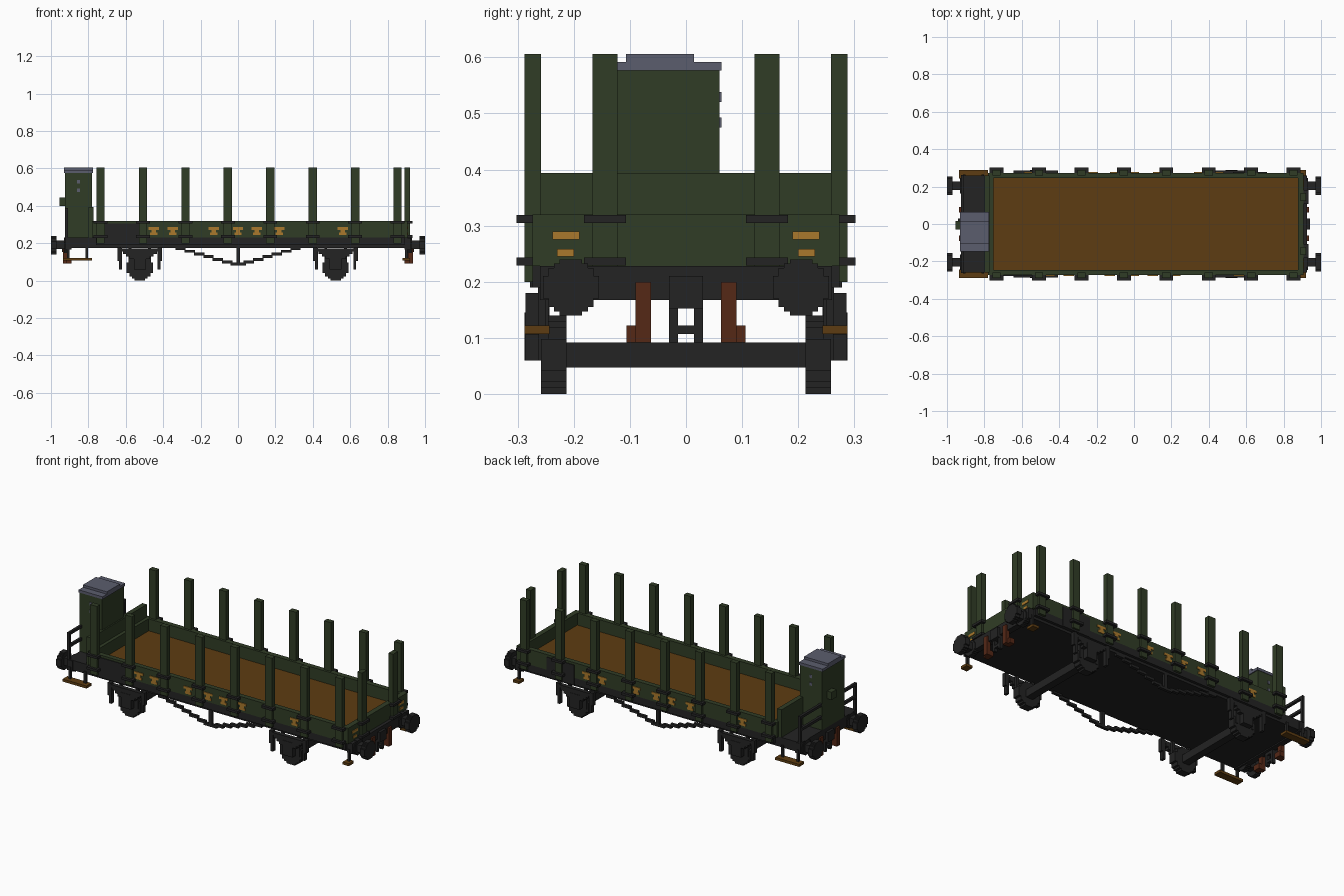
import bpy, bmesh
from mathutils import Vector

cube = bpy.data.objects.get("Cube")
if cube:
    bpy.data.objects.remove(cube, do_unlink=True)


def material(name, rgb):
    m = bpy.data.materials.new(name)
    m.use_nodes = True
    m.diffuse_color = (*rgb, 1)
    m.node_tree.nodes["Principled BSDF"].inputs["Base Color"].default_value = (*rgb, 1)
    return m


GREEN = material("dark green", (0.030, 0.046, 0.019))
BLACK = material("black iron", (0.017, 0.017, 0.017))
WOOD = material("brown planks", (0.110, 0.046, 0.006))
GREY = material("roof grey", (0.105, 0.110, 0.155))
YELLOW = material("yellow marking", (0.40, 0.19, 0.025))
RUST = material("rust red", (0.090, 0.021, 0.008))


def part(name, mat, boxes):
    """One object from boxes given as (x0, x1, y0, y1, z0, z1)."""
    bm = bmesh.new()
    for b in boxes:
        lo = Vector([min(b[i], b[i + 1]) for i in (0, 2, 4)])
        hi = Vector([max(b[i], b[i + 1]) for i in (0, 2, 4)])
        verts = bmesh.ops.create_cube(bm, size=1)["verts"]
        bmesh.ops.scale(bm, vec=hi - lo, verts=verts)
        bmesh.ops.translate(bm, vec=(lo + hi) / 2, verts=verts)
    mesh = bpy.data.meshes.new(name)
    bm.to_mesh(mesh)
    bm.free()
    mesh.materials.append(mat)
    obj = bpy.data.objects.new(name, mesh)
    bpy.context.collection.objects.link(obj)
    return obj


def both_sides(boxes):
    """The boxes plus their mirror images in y."""
    return boxes + [(a, b, -c, -d, e, f) for a, b, c, d, e, f in boxes]


def turned(boxes):
    """The boxes plus copies turned half way round the vertical."""
    return boxes + [(-a, -b, -c, -d, e, f) for a, b, c, d, e, f in boxes]


def disc(u, v, r):
    """Stepped disc as (u0, u1, v0, v1) rectangles."""
    return [(u - r * a, u + r * a, v - r * b, v + r * b)
            for a, b in ((1, 0.4), (0.8, 0.7), (0.6, 0.85), (0.4, 1))]


# Frame and load bed
part("underframe", BLACK, [(-0.925, 0.905, -0.258, 0.258, 0.175, 0.232),
                           (-0.76, 0.89, -0.274, 0.274, 0.19, 0.231)])
part("buffer_beams", BLACK, [(s * 0.89, s * 0.925, -0.26, 0.26, 0.168, 0.228) for s in (-1, 1)])
part("plank_floor", WOOD, [(-0.75, 0.878, -0.246, 0.246, 0.23, 0.25)])
part("side_walls", GREEN, both_sides([(-0.775, 0.905, 0.245, 0.274, 0.231, 0.32)]))
part("right_end_wall", GREEN, [(0.876, 0.906, -0.274, 0.274, 0.228, 0.32)])
part("left_end_wall", GREEN, [(-0.78, -0.752, -0.274, 0.274, 0.232, 0.32),
                              (-0.80, -0.772, -0.258, 0.258, 0.232, 0.394)])

# Side and end stakes with their clamps
stake_x = [-0.735 + 0.2269 * i for i in range(8)]
part("side_stakes", GREEN, both_sides(
    [(x - 0.022, x + 0.022, 0.258, 0.288, 0.2, 0.606) for x in stake_x]))
part("side_clamps", BLACK, both_sides(
    [(x - 0.037, x + 0.037, 0.27, 0.302, z, z + 0.014) for x in stake_x for z in (0.229, 0.305)]))
part("end_stakes", GREEN, both_sides([(0.89, 0.92, 0.122, 0.167, 0.2, 0.606)]))
part("end_clamps", BLACK, both_sides(
    [(0.895, 0.932, 0.107, 0.182, z, z + 0.014) for z in (0.229, 0.305)]))

# Data panels and painted markings
part("data_panels", BLACK, turned([(-0.71, -0.53, -0.278, -0.272, 0.19, 0.307)]))
marks = []
for x in (-0.45, -0.35, -0.13, 0.0, 0.10, 0.22, 0.56):
    for half, z0, z1 in ((0.028, 0.272, 0.286), (0.012, 0.258, 0.272), (0.02, 0.244, 0.258)):
        marks.append((x - half, x + half, -0.278, -0.272, z0, z1))
part("side_markings", YELLOW, turned(marks))
part("end_markings", YELLOW, both_sides([(0.904, 0.91, 0.19, 0.238, 0.275, 0.29),
                                         (0.904, 0.91, 0.2, 0.23, 0.245, 0.258)]))

# Brakeman's cabin
cy0, cy1 = -0.144, 0.06
part("cabin", GREEN, [(-0.925, -0.78, cy0, cy1, 0.232, 0.577),
                      (-0.924, -0.781, -0.085, 0.0, 0.577, 0.59),
                      (-0.955, -0.925, -0.03, 0.015, 0.4, 0.445)])
part("cabin_roof", GREY, [(-0.93, -0.775, cy0 - 0.003, cy1 + 0.003, 0.577, 0.592),
                          (-0.93, -0.775, -0.107, 0.014, 0.59, 0.606)])
part("cabin_windows", GREY, [(-0.86, -0.845, y - 0.003, y + 0.003, z, z + 0.018)
                             for y in (cy0, cy1) for z in (0.475, 0.52)])

# Platform railings and footsteps
part("platform_rails", BLACK, [b for y0, y1, post in ((-0.262, cy0, -0.262), (cy1, 0.262, 0.247))
                               for b in ((-0.925, -0.91, post, post + 0.015, 0.23, 0.388),
                                         (-0.925, -0.91, y0, y1, 0.373, 0.388),
                                         (-0.925, -0.91, y0, y1, 0.3, 0.315))])
part("left_steps", WOOD, both_sides([(-0.935, -0.78, 0.243, 0.288, 0.107, 0.122)]))
part("right_steps", WOOD, both_sides([(0.88, 0.92, 0.243, 0.288, 0.107, 0.122)]))
part("step_hangers", BLACK, both_sides(
    [(x, x + 0.014, 0.25, 0.264, 0.115, 0.19) for x in (-0.915, -0.815, 0.893)]))

# Buffers, couplings and brake hoses at both ends
buffers, couplings, hoses = [], [], []
for s in (-1, 1):
    for y in (-0.205, 0.205):
        buffers.append((s * 0.9, s * 0.975, y - 0.022, y + 0.022, 0.17, 0.214))
        buffers += [(s * 0.97, s, *d) for d in disc(y, 0.19, 0.05)]
        buffers += [(s * 0.9, s * 0.93, *d) for d in disc(y, 0.19, 0.042)]
    for y in (-0.022, 0.022):
        couplings.append((s * 0.905, s * 0.925, y - 0.008, y + 0.008, 0.092, 0.2))
    couplings.append((s * 0.905, s * 0.925, -0.03, 0.03, 0.107, 0.122))
    couplings.append((s * 0.905, s * 0.94, -0.03, 0.03, 0.152, 0.21))
    for t in (-1, 1):
        hoses.append((s * 0.91, s * 0.935, t * 0.062, t * 0.09, 0.092, 0.2))
        hoses.append((s * 0.89, s * 0.92, t * 0.062, t * 0.106, 0.092, 0.122))
part("buffers", BLACK, buffers)
part("couplings", BLACK, couplings)
part("brake_hoses", RUST, hoses)

# Wheelsets, axle boxes and leaf springs
wheels, axles, boxes = [], [], []
for x in (-0.525, 0.522):
    axles.append((x - 0.022, x + 0.022, -0.215, 0.215, 0.047, 0.092))
    wheels += [(u0, u1, 0.213, 0.258, v0, v1) for u0, u1, v0, v1 in disc(x, 0.07, 0.07)]
    boxes.append((x - 0.032, x + 0.032, 0.25, 0.288, 0.06, 0.145))
    for i in range(4):
        half = 0.055 + 0.018 * i
        boxes.append((x - half, x + half, 0.262, 0.286, 0.115 + 0.014 * i, 0.13 + 0.014 * i))
    for s in (-1, 1):
        boxes.append((x + s * 0.095, x + s * 0.11, 0.262, 0.286, 0.06, 0.175))
        boxes.append((x + s * 0.1, x + s * 0.12, 0.262, 0.286, 0.105, 0.18))
        boxes.append((x + s * 0.045, x + s * 0.06, 0.245, 0.262, 0.06, 0.18))
part("wheels", BLACK, both_sides(wheels))
part("axles", BLACK, axles)
part("axle_boxes_and_springs", BLACK, both_sides(boxes))

# Stepped truss rods under the sides
truss = [(-0.008, 0.012, 0.243, 0.26, 0.085, 0.18), (-0.04, 0.044, 0.243, 0.26, 0.082, 0.097)]
for i in range(6):
    z = 0.092 + 0.0145 * i
    for s in (-1, 1):
        truss.append((s * (0.03 + 0.05 * i), s * (0.085 + 0.05 * i), 0.243, 0.26, z, z + 0.015))
part("truss_rods", BLACK, both_sides(truss))
